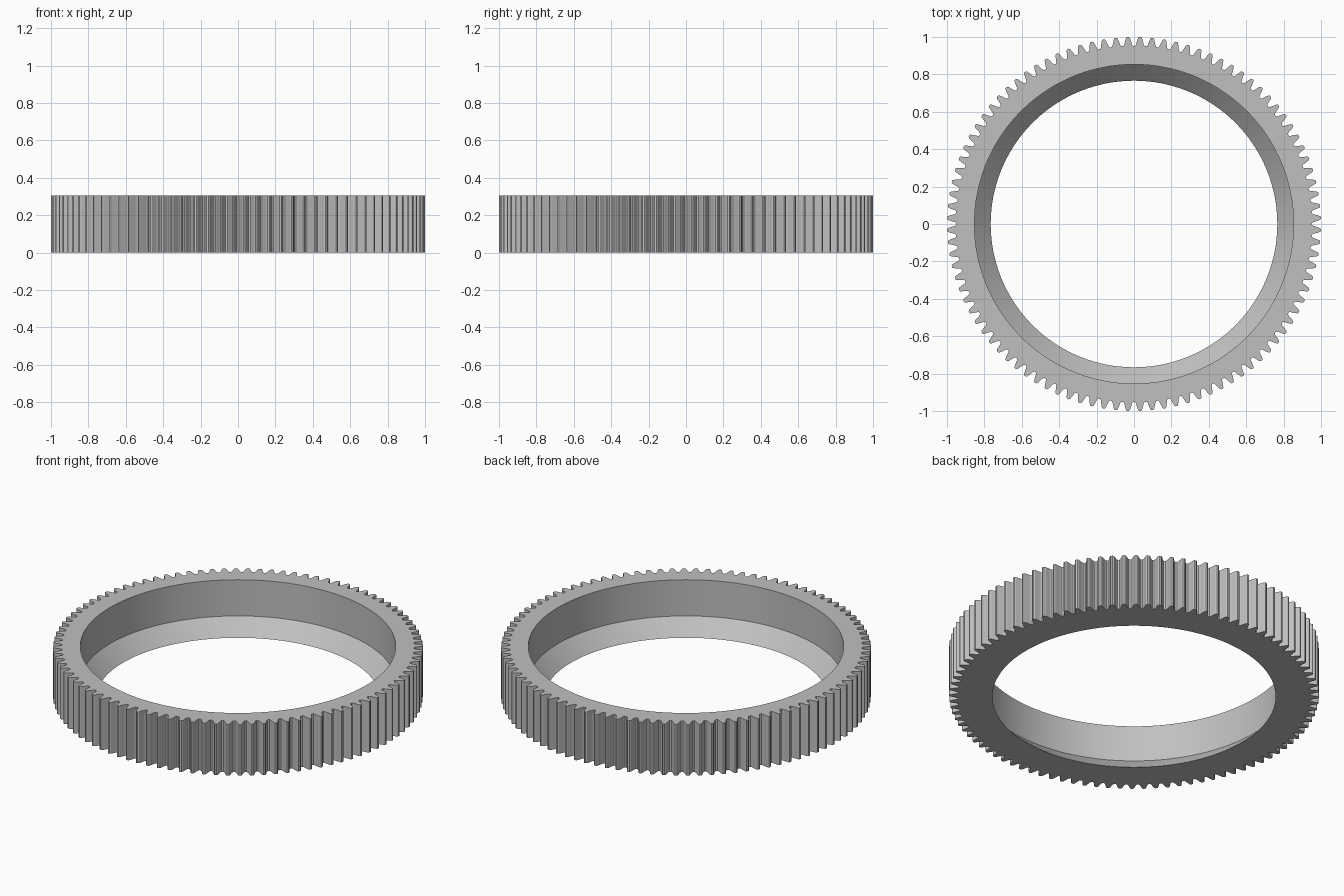
import bpy, bmesh, math

cube = bpy.data.objects.get("Cube")
if cube:
    bpy.data.objects.remove(cube, do_unlink=True)

TEETH = 96
HEIGHT = 0.306
BORE, HOLE, STEP = 0.853, 0.766, 0.09   # upper bore, lower hole, cone height

# One tooth: (fraction of the pitch from the tooth centre, radius)
HALF = [(0.07, 1.0), (0.15, 0.996), (0.2, 0.987), (0.28, 0.971),
        (0.34, 0.959), (0.42, 0.953)]
TOOTH = [(-f, r) for f, r in reversed(HALF)] + HALF

# Plain steel grey
steel = bpy.data.materials.new("steel_grey")
steel.use_nodes = True
grey = (0.53, 0.53, 0.53, 1)
steel.diffuse_color = grey
steel.node_tree.nodes["Principled BSDF"].inputs["Base Color"].default_value = grey

# Toothed outline, with a gap on each axis
pitch = 2 * math.pi / TEETH
outline = [((i + 0.5 + f) * pitch, r) for i in range(TEETH) for f, r in TOOTH]

bm = bmesh.new()


def ring(z, radius=None):
    """Loop of vertices following the teeth, or a circle if a radius is given."""
    return [bm.verts.new(((radius or r) * math.cos(a), (radius or r) * math.sin(a), z))
            for a, r in outline]


# Outer wall, top face, bore, cone and underside, joined as a closed band
rings = [ring(0), ring(HEIGHT), ring(HEIGHT, BORE), ring(STEP, BORE), ring(0, HOLE)]
n = len(outline)
for k, lower in enumerate(rings):
    upper = rings[(k + 1) % len(rings)]
    for i in range(n):
        j = (i + 1) % n
        bm.faces.new((lower[i], lower[j], upper[j], upper[i]))
bmesh.ops.recalc_face_normals(bm, faces=bm.faces)

mesh = bpy.data.meshes.new("ring_gear")
bm.to_mesh(mesh)
bm.free()
mesh.materials.append(steel)
gear = bpy.data.objects.new("ring_gear", mesh)
bpy.context.collection.objects.link(gear)

# Smooth bore, crisp rims and teeth
bpy.ops.object.select_all(action='DESELECT')
gear.select_set(True)
bpy.context.view_layer.objects.active = gear
bpy.ops.object.shade_smooth_by_angle(angle=math.radians(25))
